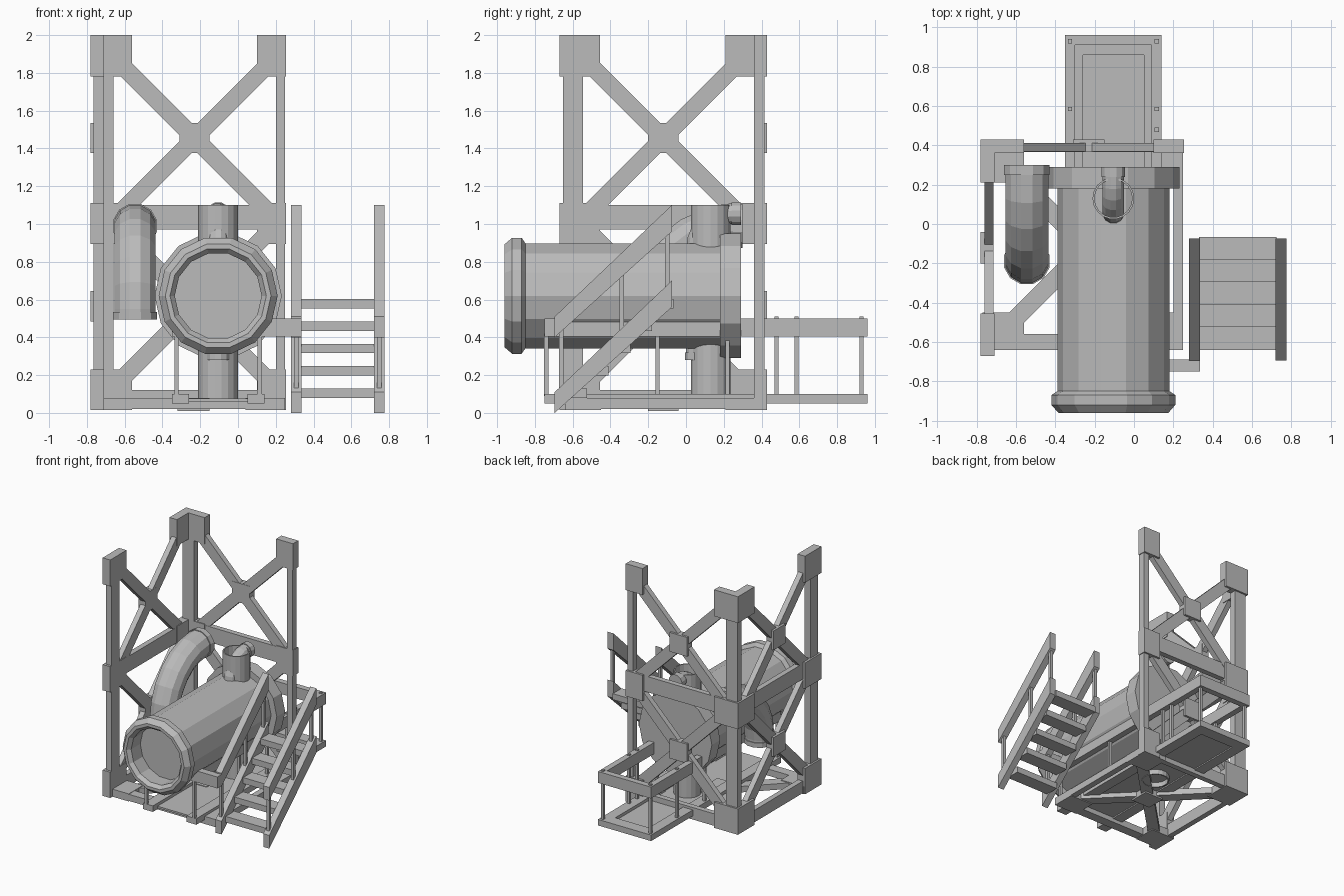
import bpy, bmesh
from math import sin, cos, pi, radians
from mathutils import Vector, Matrix

if "Cube" in bpy.data.objects:
    bpy.data.objects.remove(bpy.data.objects["Cube"], do_unlink=True)

grey = bpy.data.materials.new("plain grey")
grey.use_nodes = True
grey.diffuse_color = (0.5, 0.5, 0.5, 1)
grey.node_tree.nodes["Principled BSDF"].inputs["Base Color"].default_value = (0.5, 0.5, 0.5, 1)


def finish(name, bm):
    bmesh.ops.recalc_face_normals(bm, faces=bm.faces)
    mesh = bpy.data.meshes.new(name)
    bm.to_mesh(mesh)
    bm.free()
    mesh.materials.append(grey)
    ob = bpy.data.objects.new(name, mesh)
    bpy.context.collection.objects.link(ob)
    return ob


def box(name, xs, ys, zs):
    lo, hi = Vector((xs[0], ys[0], zs[0])), Vector((xs[1], ys[1], zs[1]))
    bm = bmesh.new()
    bmesh.ops.create_cube(bm, size=1)
    bmesh.ops.scale(bm, vec=hi - lo, verts=bm.verts)
    bmesh.ops.translate(bm, vec=(lo + hi) / 2, verts=bm.verts)
    return finish(name, bm)


def cross(name, centre, u, v, reach, thick):
    """Two diagonal bars crossing at centre in the plane of u and v."""
    u, v = Vector(u), Vector(v)
    for s, side in ((1, "rising"), (-1, "falling")):
        d = (u + s * v).normalized()
        n = u.cross(v)
        rot = Matrix((d, n.cross(d), n)).transposed().to_4x4()
        bm = bmesh.new()
        bmesh.ops.create_cube(bm, size=1)
        bmesh.ops.scale(bm, vec=(2 * reach * 1.414, 0.09, thick), verts=bm.verts)
        bmesh.ops.transform(bm, matrix=Matrix.Translation(centre) @ rot, verts=bm.verts)
        finish(f"{name}_{side}", bm)


def sweep(name, x, stations, sides, caps=True):
    """Loft rings (y, z, radius, tangent angle) lying along a path in the YZ plane."""
    bm = bmesh.new()
    rings = []
    for y, z, r, a in stations:
        ring = []
        for i in range(sides):
            t = 2 * pi * (i + 0.5) / sides
            ring.append(bm.verts.new((x + r * sin(t), y - r * cos(t) * sin(a),
                                      z + r * cos(t) * cos(a))))
        rings.append(ring)
    for p, q in zip(rings, rings[1:]):
        for i in range(sides):
            j = (i + 1) % sides
            bm.faces.new((p[i], p[j], q[j], q[i]))
    if caps:
        bm.faces.new(rings[0])
        bm.faces.new(rings[-1])
    return finish(name, bm)


def elbow(name, x, r, collar, bottom, centre, bend, steps):
    """Pipe rising from below and bending towards the back, with end collars."""
    cy, cz = centre
    up = pi / 2
    st = [(cy - bend, bottom, collar, up), (cy - bend, bottom + 0.04, collar, up),
          (cy - bend, bottom + 0.04, r, up)]
    for i in range(steps + 1):
        a = up * (1 - i / steps)
        st.append((cy - bend * sin(a), cz + bend * cos(a), r, a))
    st += [(cy, cz + bend, collar, 0), (cy + 0.05, cz + bend, collar, 0)]
    sweep(name, x, st, 12)


# Tower posts
box("corner_post", (-.765, -.66), (.36, .415), (.02, 1.99))
box("front_post", (-.765, -.71), (-.65, -.545), (.02, 1.99))
box("back_post", (.2, .25), (.36, .415), (.02, 1.99))

# Joint plates at three levels
for level, zs in (("low", (.015, .23)), ("middle", (.895, 1.11)), ("top", (1.78, 2))):
    box(f"front_joint_{level}", (-.78, -.71), (-.67, -.455), zs)
    box(f"corner_joint_side_{level}", (-.78, -.71), (.21, .43), zs)
    box(f"corner_joint_back_{level}", (-.78, -.56), (.36, .43), zs)
    box(f"back_joint_{level}", (.1, .255), (.36, .43), zs)

# Horizontal beams of both walls
for level, zs in (("low", (.02, .12)), ("middle", (.97, 1.1))):
    box(f"back_beam_{level}", (-.76, .25), (.365, .41), zs)
    box(f"side_beam_{level}", (-.76, -.715), (-.64, .41), zs)

# Diagonal bracing with centre plates
for level, z in (("lower", .565), ("upper", 1.455)):
    cross(f"back_brace_{level}", (-.23, .39, z), (1, 0, 0), (0, 0, 1), .41, .045)
    box(f"back_brace_plate_{level}", (-.31, -.15), (.365, .43), (z - .08, z + .08))
    cross(f"side_brace_{level}", (-.738, -.12, z), (0, 1, 0), (0, 0, 1), .41, .045)
    box(f"side_brace_plate_{level}", (-.78, -.715), (-.2, -.04), (z - .08, z + .08))

# Base frame
box("base_front_beam", (-.76, .25), (-.64, -.56), (.02, .075))
box("base_right_beam", (.2, .25), (-.64, .41), (.02, .075))
cross("base_brace", (-.24, -.12, .048), (1, 0, 0), (0, 1, 0), .44, .05)
box("base_brace_plate", (-.32, -.15), (-.2, -.04), (.01, .08))
for i, xs in enumerate(((-.77, -.56), (.04, .25))):
    for j, ys in enumerate(((-.64, -.45), (.21, .42))):
        box(f"base_corner_plate_{i}{j}", xs, ys, (.015, .078))

# Tank with flanges and recessed front end
tank = ((-.81, .23), (-.93, .23), (-.96, .255), (-.96, .28), (-.92, .315), (-.87, .315),
        (-.85, .285), (.18, .285), (.18, .337), (.29, .337))
sweep("tank", -.105, [(y, .62, r, 0) for y, r in tank], 14)

# Pipes
riser = sweep("riser_pipe", -.105, [(.13, .02, .106, pi / 2), (.13, 1.1, .106, pi / 2)], 18, False)
shell = riser.modifiers.new("wall", "SOLIDIFY")
shell.thickness = .01
elbow("large_elbow_pipe", -.545, .113, .12, .495, (.25, .55), .44, 6)
elbow("small_elbow_pipe", -.105, .056, .062, .28, (.24, .87), .185, 6)

# Walkway floor, rails and rods
box("walkway_floor", (-.27, .06), (-.69, .87), (.06, .075))
box("walkway_back_edge", (-.35, .14), (.86, .96), (.05, .1))
for side, xs, rail in (("left", (.05, .14), (.09, .14)), ("right", (-.35, -.26), (-.35, -.3))):
    box(f"walkway_edge_{side}", xs, (-.75, .96), (.05, .1))
    box(f"walkway_rail_{side}", rail, (-.75, .96), (.405, .5))
    mid = sum(rail) / 2
    for i, y in enumerate((-.74, -.15, .22, .48, .585, .93)):
        if side == "left" or i != 3:
            box(f"walkway_rod_{side}_{i}", (mid - .011, mid + .011), (y - .011, y + .011),
                (.09, .51 if y > .3 else .42))
box("walkway_back_rail", (-.35, .14), (.91, .96), (.405, .5))
box("walkway_front_rail", (-.35, .335), (-.75, -.69), (.405, .5))


# Stairs: slanted stringers and handrails, rods and treads
def slanted(name, xs, lift):
    outline = ((-.695, 0), (-.695, .11), (-.075, .7), (-.075, .56))
    bm = bmesh.new()
    face = bm.faces.new([bm.verts.new((xs[0], y, z + lift)) for y, z in outline])
    ext = bmesh.ops.extrude_face_region(bm, geom=[face])
    bmesh.ops.translate(bm, vec=(xs[1] - xs[0], 0, 0),
                        verts=[v for v in ext["geom"] if isinstance(v, bmesh.types.BMVert)])
    finish(name, bm)


for side, xs in (("right", (.28, .335)), ("left", (.72, .775))):
    slanted(f"stringer_{side}", xs, 0)
    slanted(f"handrail_{side}", xs, .4)
    mid = sum(xs) / 2
    for i, y in enumerate((-.66, -.34, -.1)):
        z = .06 + .95 * (y + .695)
        box(f"handrail_rod_{side}_{i}", (mid - .012, mid + .012), (y - .012, y + .012), (z, z + .4))

for i in range(5):
    y, z = -.64 + .115 * i, .13 + .118 * i
    box(f"stair_tread_{i}", (.33, .725), (y, y + .115), (z - .05, z))
